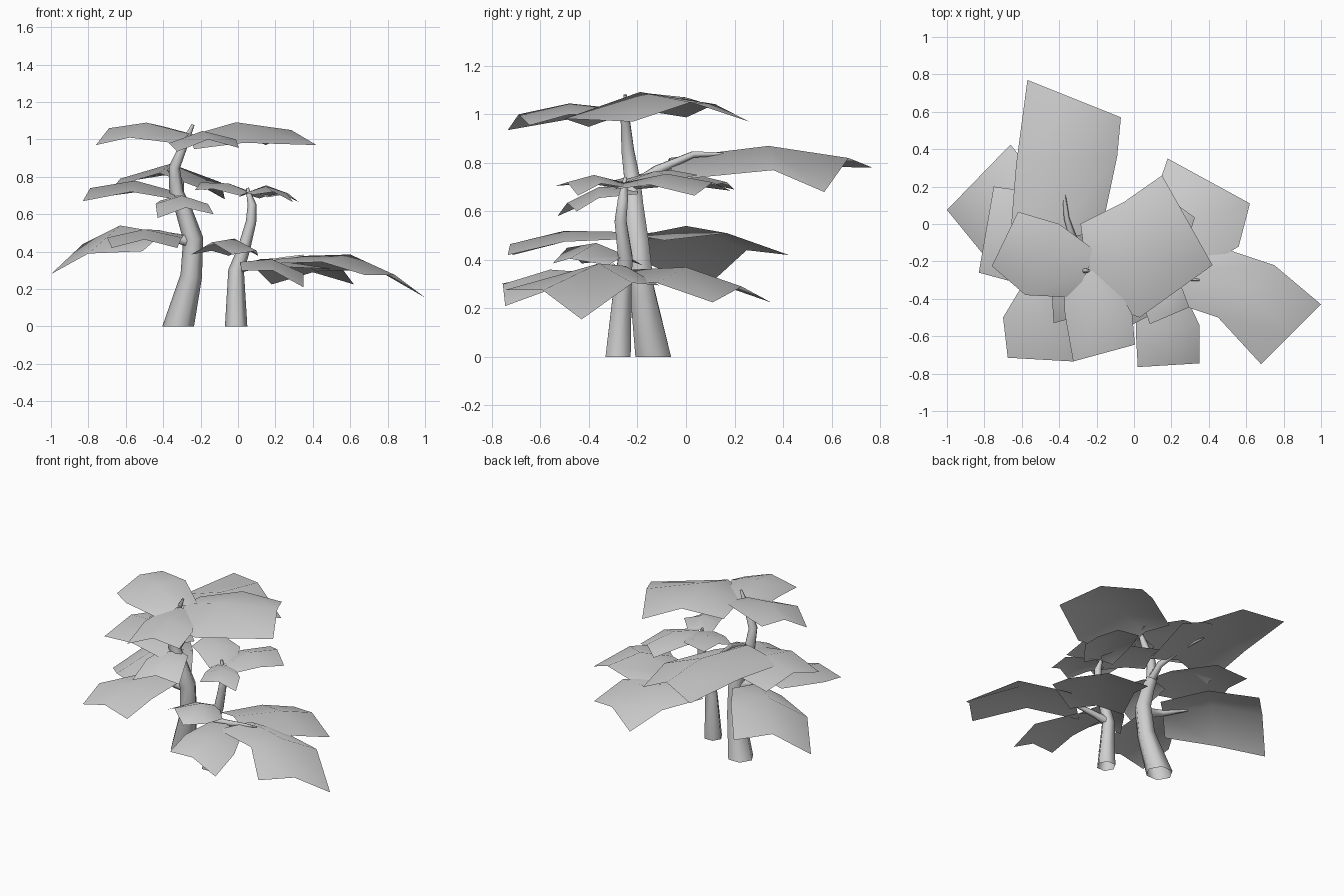
import bpy, bmesh, math
from mathutils import Vector

cube = bpy.data.objects.get("Cube")
if cube:
    bpy.data.objects.remove(cube, do_unlink=True)

grey = bpy.data.materials.new("plain grey")
grey.use_nodes = True
grey.diffuse_color = (0.62, 0.62, 0.62, 1)
grey.node_tree.nodes["Principled BSDF"].inputs["Base Color"].default_value = grey.diffuse_color


def finish(name, bm):
    """Turn a bmesh into a smooth shaded object."""
    mesh = bpy.data.meshes.new(name)
    bmesh.ops.recalc_face_normals(bm, faces=bm.faces)
    bm.to_mesh(mesh)
    bm.free()
    mesh.materials.append(grey)
    obj = bpy.data.objects.new(name, mesh)
    bpy.context.collection.objects.link(obj)
    bpy.ops.object.select_all(action='DESELECT')
    obj.select_set(True)
    bpy.context.view_layer.objects.active = obj
    bpy.ops.object.shade_smooth_by_angle(angle=math.radians(65))
    return obj


def limb(name, points, radii, sides=6, grounded=False):
    """Tapered tube, open at its foot; a grounded one starts on a level ring."""
    bm = bmesh.new()
    pts = [Vector(p) for p in points]
    rings = []
    for i, (p, r) in enumerate(zip(pts, radii)):
        along = (pts[min(i + 1, len(pts) - 1)] - pts[max(i - 1, 0)]).normalized()
        if grounded and i == 0:
            along = Vector((0, 0, 1))
        ref = Vector((0, 1, 0)) if abs(along.z) > 0.6 else Vector((0, 0, 1))
        u = ref.cross(along).normalized()
        v = along.cross(u)
        turn = [2 * math.pi * k / sides for k in range(sides)]
        rings.append([bm.verts.new(p + r * (u * math.cos(a) + v * math.sin(a))) for a in turn])
    for low, high in zip(rings, rings[1:]):
        for k in range(sides):
            n = (k + 1) % sides
            bm.faces.new((low[k], low[n], high[n], high[k]))
    bm.faces.new(rings[-1])
    return finish(name, bm)


def leaf(name, root, mid, tip, mid_half, tip_half, droop, root_scale=0.65):
    """Broad sheet bent over a ridge, with both long sides drooping."""
    bm = bmesh.new()
    root, mid, tip, mid_half, tip_half = map(Vector, (root, mid, tip, mid_half, tip_half))
    rows = []
    for ridge, half, scale in ((root, mid_half, root_scale), (mid, mid_half, 1), (tip, tip_half, 1)):
        drop = Vector((0, 0, -droop * scale))
        rows.append([bm.verts.new(q) for q in
                     (ridge - half * scale + drop, ridge, ridge + half * scale + drop)])
    for a, b in zip(rows, rows[1:]):
        for k in range(2):
            bm.faces.new((a[k], a[k + 1], b[k + 1], b[k]))
    obj = finish(name, bm)
    # keep the upper side facing up
    if sum(p.normal.z for p in obj.data.polygons) < 0:
        obj.data.flip_normals()
    return obj


# Large trunk and its branches
limb("large_trunk",
     [(-.32, -.135, 0), (-.25, -.18, .27), (-.24, -.2, .47), (-.29, -.215, .62),
      (-.33, -.22, .72), (-.34, -.24, .85), (-.29, -.25, .97), (-.24, -.25, 1.08)],
     [.085, .058, .054, .045, .038, .03, .022, .008], grounded=True)
limb("large_low_branch", [(-.25, -.2, .45), (-.32, -.22, .47), (-.4, -.2, .49), (-.52, -.1, .51)],
     [.03, .03, .02, .006])
limb("large_back_branch", [(-.32, -.22, .7), (-.31, -.12, .77), (-.36, .03, .835), (-.38, .22, .835)],
     [.03, .022, .015, .005])

# Small trunk and its branches
limb("small_trunk",
     [(-.01, -.28, 0), (-.01, -.26, .3), (.03, -.25, .41), (.07, -.27, .56),
      (.075, -.26, .65), (.05, -.25, .74)],
     [.06, .042, .034, .028, .024, .008], grounded=True)
limb("small_low_branch", [(0, -.26, .31), (.1, -.27, .33), (.25, -.29, .36), (.35, -.3, .38)],
     [.03, .02, .014, .005])

# Crown leaves of the large tree
leaf("crown_leaf_left", (-.26, -.2, 1.02), (-.01, -.19, 1.092), (.285, .02, 1.05),
     (.04, -.31, -.03), (.135, -.24, 0), .08)
leaf("crown_leaf_right", (-.26, -.27, 1.03), (-.49, -.19, 1.09), (-.69, -.08, 1.06),
     (-.09, -.19, -.03), (-.07, -.145, -.04), .05)
leaf("crown_leaf_front", (-.26, -.25, 1.02), (-.19, -.48, 1.045), (-.16, -.69, 1.0),
     (-.18, 0, -.01), (-.165, -.045, -.01), .055)

# Middle leaves of the large tree
leaf("middle_leaf_back", (-.42, -.07, .82), (-.36, .34, .87), (-.32, .67, .82),
     (.27, .02, -.01), (.25, -.1, -.05), .09, .9)
leaf("middle_leaf_right", (-.33, -.18, .72), (-.55, -.08, .78), (-.79, -.03, .74),
     (-.02, -.25, 0), (-.04, -.23, -.01), .06)
leaf("middle_leaf_front", (-.33, -.2, .7), (-.3, -.36, .7), (-.28, -.49, .635),
     (.14, 0, 0), (.15, .04, .01), .045)

# Low leaves of the large tree
leaf("low_leaf_front", (-.42, -.25, .515), (-.5, -.5, .52), (-.5, -.725, .465),
     (.2, 0, 0), (.175, -.01, 0), .045)
leaf("low_leaf_back", (-.4, -.2, .5), (-.63, 0, .54), (-.83, .25, .44),
     (-.17, -.17, -.06), (-.17, -.175, -.07), .09)

# Low leaves of the small tree
leaf("lower_leaf_left", (.27, -.25, .375), (.6, -.36, .385), (.84, -.59, .275),
     (.15, .14, -.02), (.16, .16, -.06), .06, 1)
leaf("lower_leaf_front", (.12, -.3, .34), (.18, -.56, .36), (.185, -.755, .3),
     (.17, .02, -.03), (.165, .01, -.045), .045)
leaf("lower_leaf_back", (.12, -.22, .36), (.33, 0, .37), (.4, .23, .29),
     (.23, -.12, 0), (.22, -.12, 0), .065)
leaf("lower_leaf_right", (.03, -.25, .42), (-.02, -.37, .47), (-.14, -.49, .45),
     (.12, -.11, 0), (.11, -.06, 0), .065)

# Top leaves of the small tree
leaf("upper_leaf_back", (.08, -.25, .72), (.15, -.08, .755), (.22, .11, .72),
     (.12, -.07, 0), (.105, -.075, -.01), .045)
leaf("upper_leaf_front", (.08, -.26, .72), (.15, -.38, .75), (.19, -.49, .72),
     (.11, .03, 0), (.105, .045, -.02), .035)
leaf("upper_leaf_right", (.06, -.25, .72), (-.05, -.13, .765), (-.2, -.06, .77),
     (.08, .11, 0), (.03, .11, .01), .03)
